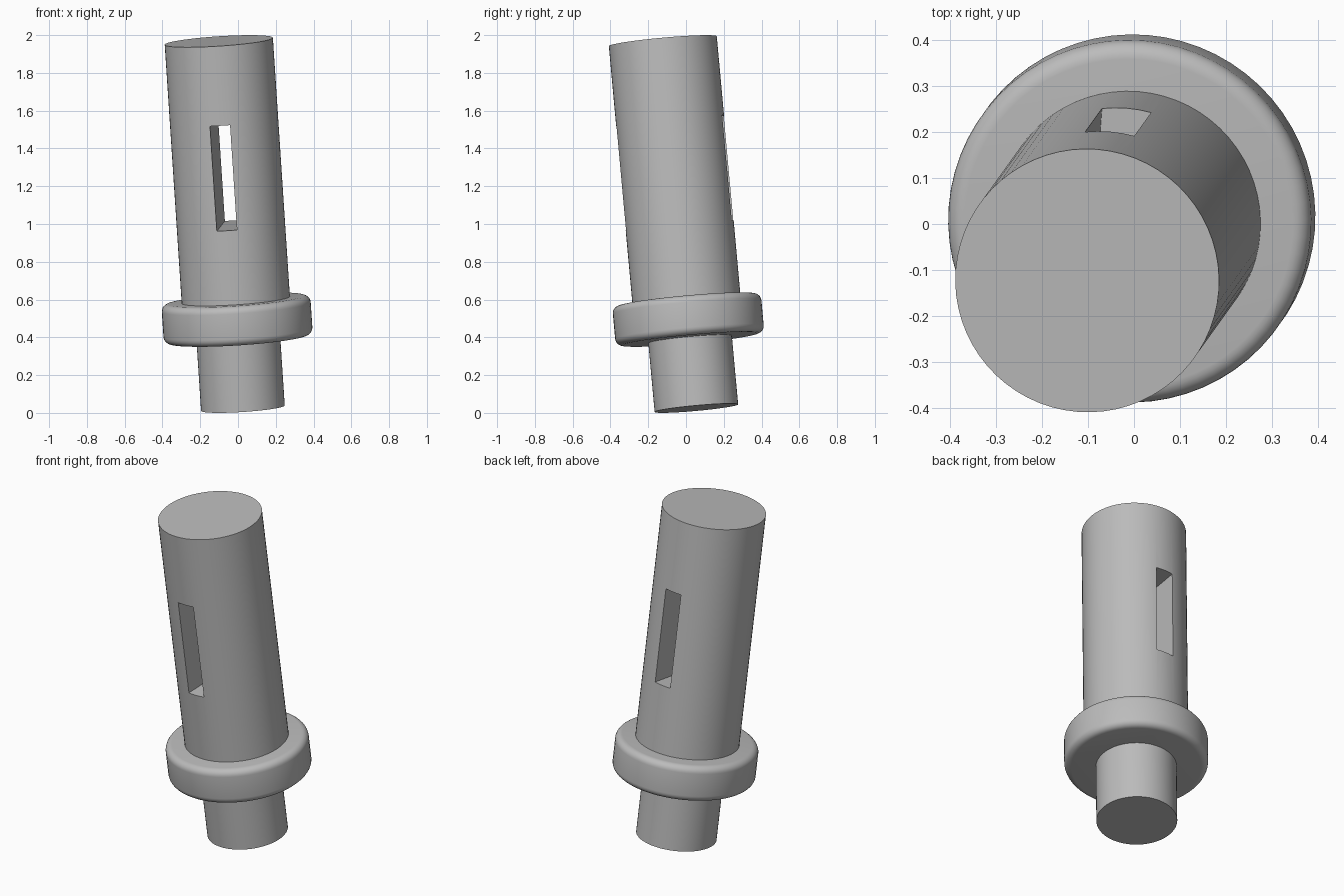
import bpy
import math
from mathutils import Matrix, Vector

cube = bpy.data.objects.get("Cube")
if cube:
    bpy.data.objects.remove(cube, do_unlink=True)

# Leaning frame: z runs up the pin, y runs through the slot
BASE = Vector((0.026, 0.055, 0.025))
axis = Vector((-0.0657, -0.0915, 1)).normalized()
through = Vector((0.076, 1, 0.0965))
through = (through - axis * through.dot(axis)).normalized()
side = through.cross(axis)
LEAN = Matrix.Translation(BASE) @ Matrix((side, through, axis)).transposed().to_4x4()

grey = bpy.data.materials.new("plain_grey")
grey.use_nodes = True
colour = (0.5, 0.5, 0.5, 1)
grey.diffuse_color = colour
grey.node_tree.nodes["Principled BSDF"].inputs["Base Color"].default_value = colour


def apply_modifier(obj, modifier):
    bpy.ops.object.select_all(action="DESELECT")
    obj.select_set(True)
    bpy.context.view_layer.objects.active = obj
    bpy.ops.object.modifier_apply(modifier=modifier.name)


def place(obj, name, middle):
    obj.name = obj.data.name = name
    obj.matrix_world = LEAN @ Matrix.Translation((0, 0, middle))
    obj.data.materials.append(grey)
    bpy.context.view_layer.update()
    return obj


def cylinder(name, radius, low, high):
    bpy.ops.mesh.primitive_cylinder_add(vertices=64, radius=radius, depth=high - low)
    return place(bpy.context.object, name, (low + high) / 2)


# Stacked round parts
spigot = cylinder("lower_spigot", 0.222, 0, 0.45)
collar = cylinder("collar", 0.395, 0.367, 0.577)
shaft = cylinder("upper_shaft", 0.287, 0.5, 1.955)

# Rounded collar rims
rounding = collar.modifiers.new("rounded_rims", "BEVEL")
rounding.width = 0.038
rounding.segments = 6
rounding.limit_method = "ANGLE"
rounding.angle_limit = math.radians(40)
apply_modifier(collar, rounding)

# Slot cut right through the shaft
bpy.ops.mesh.primitive_cube_add(size=1)
cutter = bpy.context.object
cutter.data.transform(Matrix.Diagonal((0.107, 1, 0.559, 1)))
place(cutter, "slot_cutter", 1.2525)
cutter.hide_render = True
cut = shaft.modifiers.new("slot", "BOOLEAN")
cut.operation = "DIFFERENCE"
cut.solver = "EXACT"
cut.object = cutter
apply_modifier(shaft, cut)
bpy.data.objects.remove(cutter, do_unlink=True)

# Smooth walls with crisp ends
for part in (spigot, collar, shaft):
    bpy.ops.object.select_all(action="DESELECT")
    part.select_set(True)
    bpy.context.view_layer.objects.active = part
    bpy.ops.object.shade_smooth_by_angle(angle=math.radians(30))
